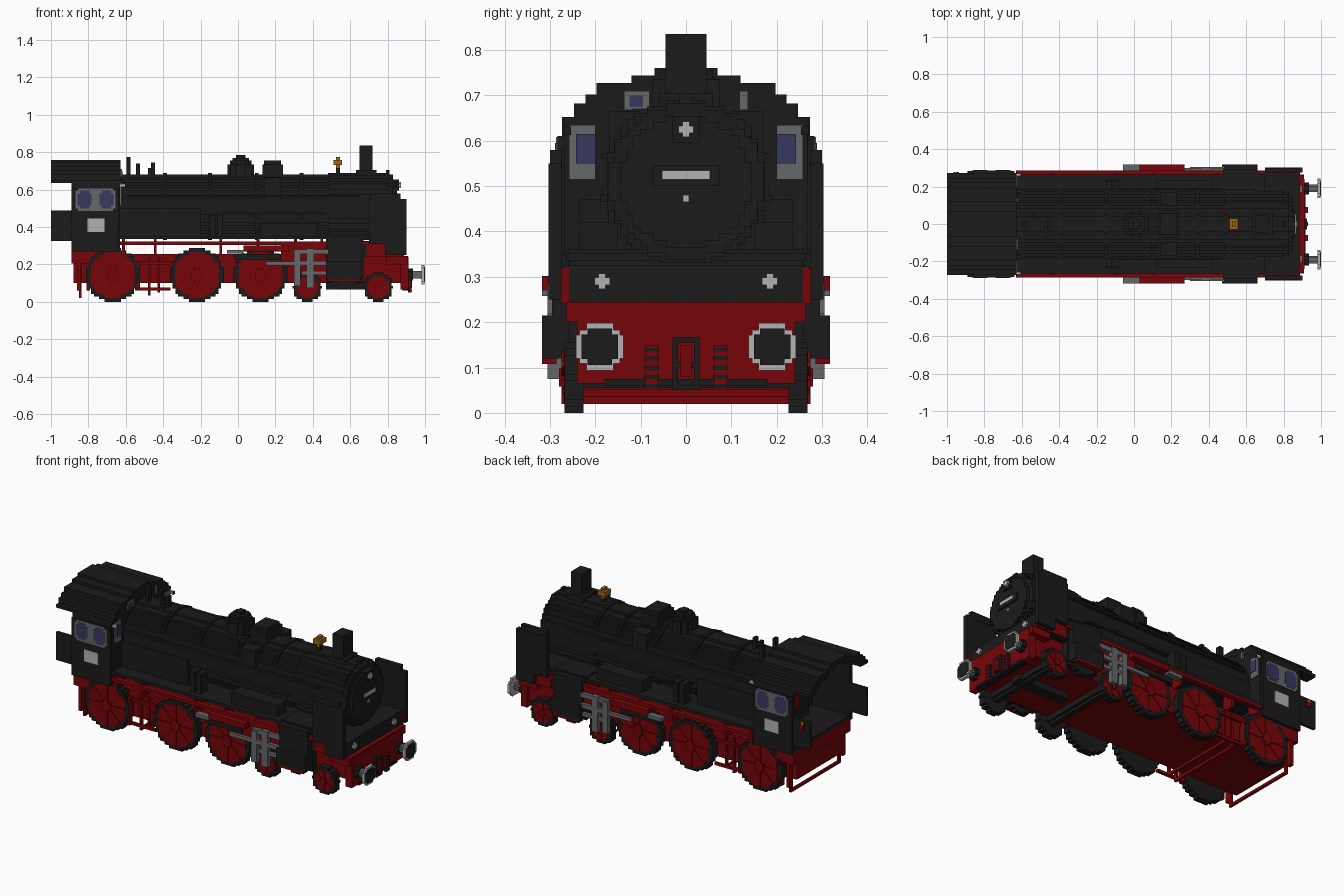
import bpy, bmesh, math
from mathutils import Matrix, Vector

if "Cube" in bpy.data.objects:
    bpy.data.objects.remove(bpy.data.objects["Cube"])


def material(name, r, g, b):
    m = bpy.data.materials.new(name)
    m.use_nodes = True
    m.diffuse_color = (r, g, b, 1)
    bsdf = m.node_tree.nodes["Principled BSDF"]
    bsdf.inputs["Base Color"].default_value = (r, g, b, 1)
    bsdf.inputs["Roughness"].default_value = .8
    return m


black = material("soot_black", .011, .011, .011)
red = material("frame_red", .185, .0015, .0025)
grey = material("steel_grey", .13, .135, .14)
light = material("pale_grey", .45, .45, .45)
blue = material("window_blue", .04, .04, .115)
gold = material("bell_gold", .36, .13, .01)

STEP = .0145  # size of the stair steps on round parts


def finish(name, mat, bm):
    bmesh.ops.recalc_face_normals(bm, faces=bm.faces)
    mesh = bpy.data.meshes.new(name)
    bm.to_mesh(mesh)
    bm.free()
    mesh.materials.append(mat)
    obj = bpy.data.objects.new(name, mesh)
    bpy.context.collection.objects.link(obj)
    return obj


def reflect(bm):
    """Copy the mesh to the other side of the centre line."""
    copy = bmesh.ops.duplicate(bm, geom=bm.verts[:] + bm.edges[:] + bm.faces[:])["geom"]
    for v in copy:
        if isinstance(v, bmesh.types.BMVert):
            v.co.y = -v.co.y


def box(name, mat, x, y, z, both=False):
    bm = bmesh.new()
    spans = (x, y, z)
    centre = Vector([(a + b) / 2 for a, b in spans])
    size = [abs(b - a) for a, b in spans]
    bmesh.ops.create_cube(bm, size=1, matrix=Matrix.Translation(centre) @ Matrix.Diagonal(size + [1]))
    if both:
        reflect(bm)
    return finish(name, mat, bm)


def disc(name, mat, axis, centre, radius, span, both=False):
    """Stair-stepped cylinder along one axis."""
    rows = max(2, round(2 * radius / STEP))
    h = 2 * radius / rows
    right = []
    for k in range(rows):
        low = -radius + k * h
        mid = low + h / 2
        w = max(1, round(math.sqrt(radius ** 2 - mid ** 2) / h)) * h
        w = min(w, radius)
        right += [(w, low), (w, low + h)]
    outline = right + [(-a, b) for a, b in reversed(right)]
    place = {"x": lambda a, b, t: (t, a, b),
             "y": lambda a, b, t: (a, t, b),
             "z": lambda a, b, t: (a, b, t)}[axis]
    bm = bmesh.new()
    verts = [bm.verts.new(place(a + centre[0], b + centre[1], span[0])) for a, b in outline]
    face = bm.faces.new(verts)
    top = bmesh.ops.extrude_face_region(bm, geom=[face])["geom"]
    shift = Vector(place(0, 0, span[1] - span[0]))
    bmesh.ops.translate(bm, vec=shift, verts=[v for v in top if isinstance(v, bmesh.types.BMVert)])
    if both:
        reflect(bm)
    return finish(name, mat, bm)


# Boiler, bands and smokebox door
AXIS = (0, .51)
disc("boiler", black, "x", AXIS, .172, (-.63, .83))
for x in (-.4, -.16, .09, .33, .48):
    disc("boiler_band", black, "x", AXIS, .178, (x, x + .02))
disc("smokebox", black, "x", AXIS, .18, (.5, .8))
disc("smokebox_door", black, "x", AXIS, .145, (.83, .85))
box("door_plate", black, (.85, .86), (-.075, .075), (.5, .545))
box("front_number_plate", light, (.86, .866), (-.053, .053), (.515, .535))
box("door_handle", light, (.85, .858), (-.007, .007), (.465, .48))
box("top_lamp_body", black, (.83, .86), (-.03, .03), (.595, .655))

# Chimney, domes, bell and valves on top
box("chimney", black, (.65, .72), (-.045, .045), (.66, .835))
box("chimney_base", black, (.63, .74), (-.06, .06), (.66, .705))
for r, top in ((.07, .735), (.058, .755), (.044, .77), (.025, .785)):
    disc("steam_dome", black, "z", (.015, 0), r, (.65, top))
box("sand_box", black, (.13, .24), (-.075, .075), (.6, .735))
box("sand_box_lid", black, (.14, .23), (-.06, .06), (.73, .755))
box("sand_chute", black, (.14, .23), (.1, .17), (.52, .665), True)
box("bell_post", black, (.525, .545), (-.012, .012), (.68, .725))
box("bell", gold, (.51, .557), (-.03, .03), (.733, .76))
box("bell_top", gold, (.524, .545), (-.017, .017), (.715, .775))
for x, y, top in ((-.585, 0, .775), (-.535, .05, .74), (-.47, -.03, .715), (-.455, 0, .745), (.8, 0, .705)):
    box("valve", black, (x - .01, x + .01), (y - .015, y + .015), (.66, top))

# Running boards and side fittings
box("running_board", black, (-.63, .7), (-.265, .265), (.335, .352))
box("board_edge", red, (-.63, .7), (.255, .285), (.303, .322), True)
for x in (-.62, -.45, -.1, .1, .3, .44):
    box("board_bracket", red, (x, x + .015), (.2, .27), (.25, .336), True)
box("firebox_side", black, (-.63, -.2), (.12, .185), (.34, .5), True)
for x in (-.15, -.11):
    box("pump_cylinder", black, (x, x + .03), (.17, .235), (.35, .47), True)
box("side_tank", black, (.12, .42), (.15, .235), (.35, .42), True)
box("hand_rail", black, (-.6, .65), (.17, .186), (.56, .572), True)
box("feed_pipe", black, (-.08, .46), (.165, .19), (.465, .48), True)

# Cab with open back
box("cab_side", black, (-.89, -.64), (.255, .283), (.27, .61), True)
box("cab_side_top", black, (-.89, -.64), (.25, .273), (.6, .65), True)
box("cab_front", black, (-.65, -.63), (-.268, .268), (.3, .65))
box("cab_floor", black, (-.89, -.63), (-.26, .26), (.28, .3))
box("gangway_plate", black, (-1, -.88), (.255, .272), (.325, .49), True)
box("gangway_handle", red, (-.965, -.935), (.272, .279), (.435, .465))
box("gangway_knob", gold, (-.965, -.945), (.272, .279), (.465, .482))
box("backhead", black, (-.7, -.65), (-.15, .15), (.3, .62))
box("fire_door", red, (-.71, -.7), (-.05, .05), (.38, .45))
box("cab_gauge", gold, (-.71, -.7), (.05, .1), (.5, .54), True)
box("window_frame", grey, (-.868, -.655), (.283, .287), (.5, .595), True)
box("window_frame_middle", grey, (-.855, -.668), (.283, .287), (.487, .608), True)
for x in (-.82, -.703):
    box("window_pane", blue, (x - .038, x + .038), (.286, .289), (.515, .58), True)
    box("window_pane_middle", blue, (x - .025, x + .025), (.286, .289), (.5, .595), True)
box("cab_number_plate", light, (-.805, -.715), (.283, .287), (.375, .445), True)
box("front_window_frame", grey, (-.63, -.622), (.2, .258), (.515, .635), True)
box("front_window_pane", blue, (-.623, -.618), (.2, .243), (.55, .615), True)
box("marker_light", light, (-.63, -.605), (.256, .27), (.615, .63), True)
box("marker_light_front", black, (-.606, -.602), (.254, .27), (.613, .632), True)

# Stepped roof arch, closed at the front by the cab wall
arch = [(.273, .652), (.247, .682), (.222, .702), (.197, .727), (.12, .744), (.07, .76)]
below = .65
for i, (w, z) in enumerate(arch):
    inner = arch[i + 1][0] - .02 if i + 1 < len(arch) else 0
    box("roof_step", black, (-1, -.628), (inner, w), (below - .015, z), True)
    box("roof_gable", black, (-.65, -.63), (-w, w), (below - .015, z))
    below = z
box("gable_window", grey, (-.63, -.621), (.118, .137), (.668, .71), True)
box("right_gable_window", grey, (-.63, -.621), (-.12, -.08), (.67, .71))
box("right_gable_pane", blue, (-.622, -.618), (-.125, -.095), (.675, .7))

# Main frame and rear beam
box("main_frame", red, (-.88, .88), (-.222, .222), (.1, .255))
box("rear_beam", red, (-.89, -.64), (-.265, .265), (.205, .282))
for x in (-.86, -.81, -.545):
    box("hanger", red, (x, x + .02), (.235, .262), (.06, .22), True)

# Hanging loops under the frame
for x, z in ((-.85, .02), (-.48, .035), (-.43, .05)):
    box("loop_leg", red, (x, x + .013), (.215, .232), (z, .24), True)
    box("loop_bar", red, (x, x + .013), (-.232, .232), (z, z + .016))
for z in (.06, .2):
    box("brake_rod", red, (-.55, -.36), (.235, .25), (z, z + .016), True)


def wheel(name, x, r, rim, spokes):
    disc(name + "_rim", black, "y", (x, r), r, (.226, .268), True)
    disc(name + "_face", red, "y", (x, r), r - rim, (.24, .269), True)
    disc(name + "_hub", red, "y", (x, r), r * .25, (.262, .28), True)
    for k in range(spokes):
        for side in (1, -1):
            spoke = box(name + "_spoke", red, (-.007, .007), (.26, .274), (0, r - rim))
            spoke.matrix_world = (Matrix.Translation((x, 0, r)) @ Matrix.Diagonal((1, side, 1, 1))
                                  @ Matrix.Rotation(math.tau * k / spokes, 4, "Y"))


for x in (-.67, -.22, .12):
    wheel("driving_wheel", x, .144, .022, 8)
for x in (.37, .75):
    wheel("leading_wheel", x, .078, .02, 6)
    disc("leading_axle", black, "y", (x, .085), .03, (-.23, .23))
box("bogie_beam", black, (.47, .8), (-.03, .03), (.065, .105))

# Cylinders and rods
box("cylinder_saddle", black, (.47, .67), (-.26, .26), (.105, .36))
disc("cylinder", black, "y", (.565, .16), .088, (.24, .272), True)
box("cylinder_block", black, (.47, .66), (.25, .318), (.12, .215), True)
box("cylinder_lining", red, (.48, .65), (.285, .318), (.108, .12), True)
box("valve_chest", black, (.475, .66), (.25, .295), (.2, .35), True)
box("slide_bar", grey, (.3, .48), (.28, .3), (.255, .28), True)
box("lower_slide_bar", grey, (.34, .48), (.28, .3), (.145, .165), True)
box("crosshead", grey, (.365, .405), (.275, .305), (.075, .285), True)
box("crosshead_link", grey, (.3, .335), (.275, .305), (.085, .27), True)
box("piston_rod", grey, (.31, .48), (.285, .305), (.195, .22), True)
box("main_rod", grey, (.15, .36), (.283, .3), (.195, .215), True)
box("crank_pin", grey, (-.06, .03), (.28, .318), (.258, .278), True)
box("motion_bracket", red, (.03, .27), (.255, .318), (.27, .302), True)
box("motion_link", black, (-.02, .23), (.275, .29), (.225, .255), True)
box("motion_plate", red, (.23, .47), (.25, .28), (.21, .303), True)

# Smoke deflectors and front apron
box("deflector", black, (.7, .9), (.275, .303), (.31, .55), True)
box("deflector_foot", black, (.785, .9), (.275, .303), (.25, .32), True)
box("deflector_top", black, (.705, .87), (.273, .3), (.54, .58), True)
box("apron", black, (.67, .885), (-.27, .27), (.24, .325))
box("apron_edge", red, (.69, .888), (.258, .276), (.24, .32), True)
box("buffer_beam", red, (.79, .91), (-.265, .265), (.2, .245))
box("buffer_beam_face", red, (.87, .912), (-.24, .24), (.065, .24))
box("front_guard", black, (.88, .918), (-.18, .18), (.06, .075))

# Lamps, shaped like a plus
for y, z, x in ((0, .625, .86), (.185, .29, .887), (-.185, .29, .887)):
    box("lamp", light, (x, x + .012), (y - .017, y + .017), (z - .008, z + .008))
    box("lamp_cross", light, (x, x + .012), (y - .008, y + .008), (z - .017, z + .017))

# Buffers, coupling and hoses
SPOT = (.19, .146)
disc("buffer_stem", grey, "x", SPOT, .02, (.91, .985), True)
disc("buffer_socket", black, "x", SPOT, .032, (.91, .935), True)
disc("buffer_rim", light, "x", SPOT, .052, (.98, .996), True)
box("buffer_rim_side", light, (.98, .996), (.138, .242), (.12, .172), True)
disc("buffer_plate", black, "x", SPOT, .04, (.995, 1), True)
box("coupling_side", black, (.912, .925), (.018, .03), (.05, .165), True)
for z in (.05, .1, .155):
    box("coupling_bar", black, (.912, .925), (-.03, .03), (z, z + .012))
box("coupling_hook", red, (.91, .93), (-.012, .012), (.08, .15))
box("brake_hose", red, (.91, .928), (.062, .09), (.05, .15), True)
for z in (.055, .075, .095, .115, .135):
    box("hose_ring", black, (.912, .93), (.06, .092), (z, z + .009), True)
